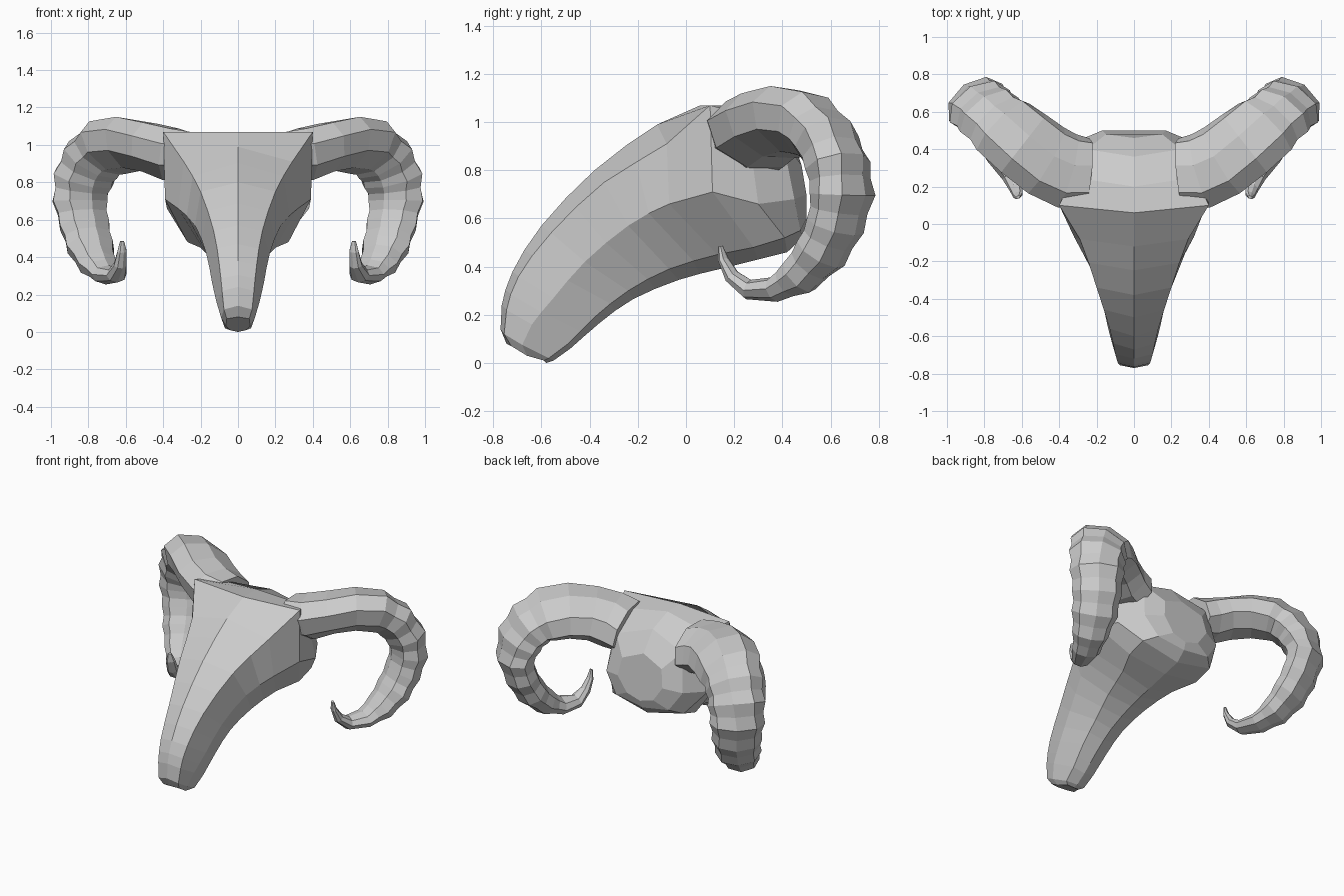
import bpy, bmesh, math
from mathutils import Vector


def loft(name, rings):
    """Skin a list of equal-length point rings, capping both ends."""
    bm = bmesh.new()
    vs = [[bm.verts.new(p) for p in ring] for ring in rings]
    n = len(rings[0])
    for a, b in zip(vs, vs[1:]):
        for i in range(n):
            j = (i + 1) % n
            bm.faces.new((a[i], a[j], b[j], b[i]))
    bm.faces.new(vs[0])
    bm.faces.new(vs[-1])
    bmesh.ops.recalc_face_normals(bm, faces=bm.faces)
    me = bpy.data.meshes.new(name)
    bm.to_mesh(me)
    bm.free()
    ob = bpy.data.objects.new(name, me)
    bpy.context.collection.objects.link(ob)
    return ob


# Head: slanted sections from snout tip to back of skull
# top (y,z), brow edge (x,y,z), cheek (x,y,z), jaw (x,y,z), bottom (y,z)
sections = [
    ((-.745, .08), (.06, -.725, .07), (.065, -.66, .03), (.045, -.59, .01), (-.58, .0)),
    ((-.77, .14), (.075, -.755, .12), (.09, -.68, .075), (.07, -.57, .02), (-.55, .01)),
    ((-.765, .24), (.085, -.745, .22), (.115, -.64, .16), (.08, -.49, .08), (-.48, .06)),
    ((-.72, .38), (.10, -.695, .36), (.14, -.55, .27), (.095, -.38, .19), (-.36, .165)),
    ((-.60, .57), (.13, -.56, .54), (.17, -.42, .42), (.11, -.24, .30), (-.22, .265)),
    ((-.38, .80), (.20, -.34, .75), (.23, -.24, .57), (.15, -.07, .39), (-.03, .345)),
    ((-.12, .99), (.29, -.08, .91), (.32, -.07, .66), (.20, .13, .45), (.14, .39)),
    ((.06, 1.07), (.40, .10, 1.07), (.39, .11, .71), (.27, .28, .48), (.30, .43)),
    ((.20, 1.07), (.33, .25, 1.03), (.38, .30, .66), (.27, .41, .52), (.42, .46)),
    ((.36, 1.01), (.25, .40, .93), (.29, .45, .68), (.20, .475, .55), (.485, .52)),
    ((.46, .88), (.15, .48, .82), (.17, .50, .70), (.10, .50, .60), (.50, .57)),
]
rings = []
for t, e, m, l, b in sections:
    left = [(-p[0], p[1], p[2]) for p in (l, m, e)]
    rings.append([Vector(p) for p in [(0, *t), e, m, l, (0, *b)] + left])

# Extra rounded sections along the muzzle
smooth = []
for i, r in enumerate(rings):
    smooth.append(r)
    if 2 <= i <= 5:
        p, q, s = rings[i - 1], rings[i + 1], rings[i + 2]
        smooth.append([(b + c) * .5625 - (a + d) * .0625
                       for a, b, c, d in zip(p, r, q, s)])
loft("head", smooth)

# Horn: ridged tapering tube along a curl; x, y, z, lateral radius, in-plane radius
path = [
    (.25, .27, .93, .19, .13), (.36, .285, .95, .20, .14), (.47, .34, .985, .20, .13),
    (.59, .43, 1.005, .20, .13), (.70, .52, .985, .195, .13), (.775, .585, .92, .18, .125),
    (.825, .63, .82, .175, .12), (.845, .65, .70, .165, .11), (.82, .62, .57, .15, .10),
    (.79, .56, .455, .14, .095), (.75, .47, .36, .11, .08), (.70, .37, .305, .085, .05),
    (.65, .26, .305, .055, .04), (.63, .19, .36, .035, .03), (.62, .155, .43, .028, .018),
    (.62, .143, .485, .012, .008),
]
SIDES = 8
pts = [Vector(p[:3]) for p in path]
rings = []
for i, p in enumerate(path):
    tan = (pts[min(i + 1, len(pts) - 1)] - pts[max(i - 1, 0)]).normalized()
    lat = Vector((-.83, .55, -.38 if i < 8 else 0))
    lat = (lat - tan * lat.dot(tan)).normalized()
    up = tan.cross(lat)
    ring = []
    for k in range(SIDES):
        a = 2 * math.pi * k / SIDES
        ring.append(pts[i] + (lat * p[3] * math.cos(a) + up * p[4] * math.sin(a)) * 1.05)
    rings.append(ring)

# Insert shallow valley rings between the wide ridges
ridged = []
for i, (a, b) in enumerate(zip(rings, rings[1:])):
    ridged.append(a)
    if 4 <= i <= 10:
        mid = (pts[i] + pts[i + 1]) / 2
        ridged.append([mid + ((u + v) / 2 - mid) * .93 for u, v in zip(a, b)])
ridged.append(rings[-1])

for side, name in ((1, "left_horn"), (-1, "right_horn")):
    loft(name, [[(v.x * side, v.y, v.z) for v in r] for r in ridged])
